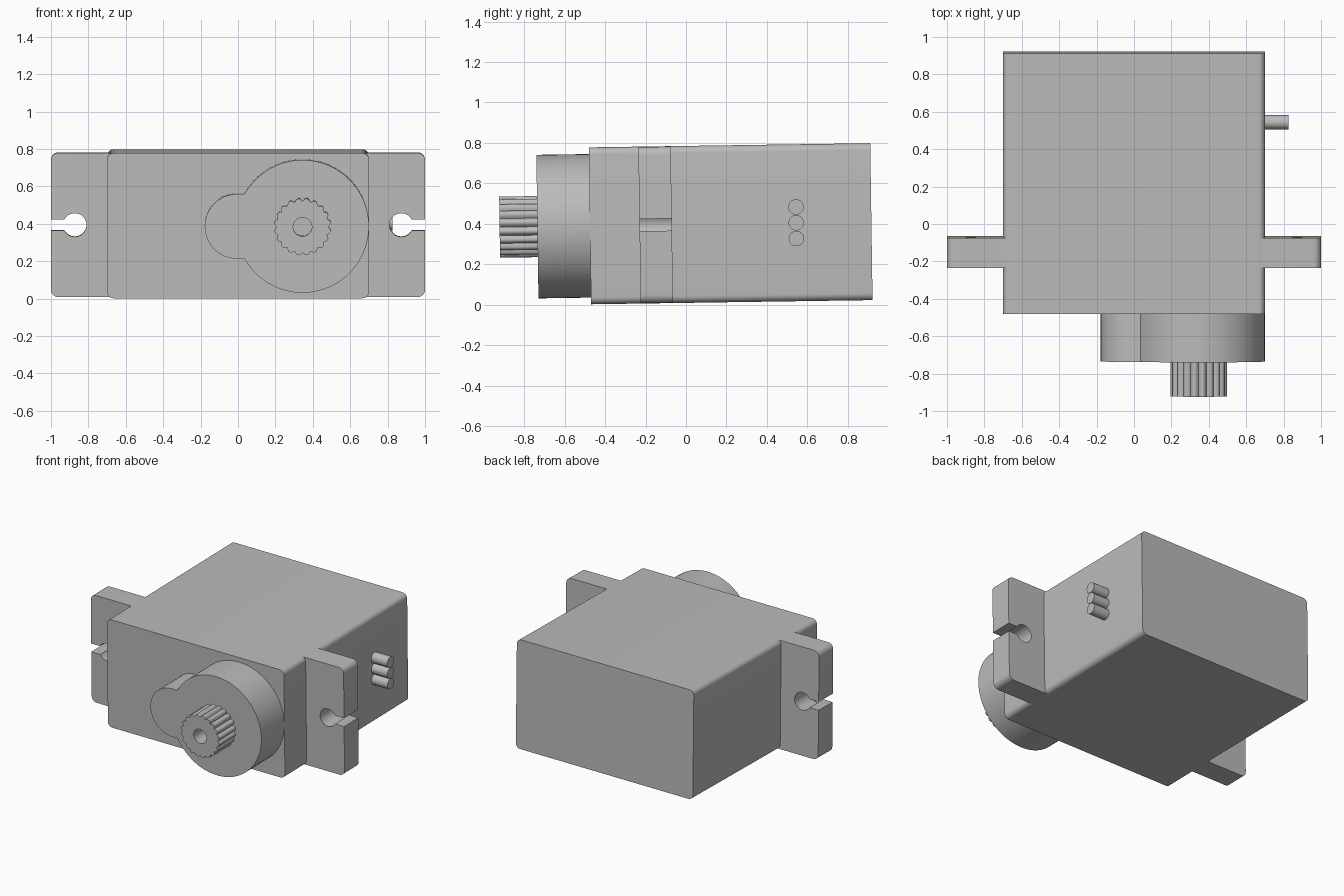
import bpy, bmesh
from math import sin, cos, pi, sqrt, asin
from mathutils import Matrix

cube = bpy.data.objects.get("Cube")
if cube:
    bpy.data.objects.remove(cube)

grey = bpy.data.materials.new("housing grey")
grey.use_nodes = True
color = (0.5, 0.5, 0.5, 1)
grey.diffuse_color = color
grey.node_tree.nodes["Principled BSDF"].inputs["Base Color"].default_value = color

# The whole unit leans slightly about the x axis
PLACE = Matrix.Translation((0, 0, 0.397)) @ Matrix.Rotation(0.0148, 4, "X")
SHAFT_X = 0.345


def arc(cx, cz, r, start, end, n):
    return [(cx + r * cos(start + (end - start) * i / n),
             cz + r * sin(start + (end - start) * i / n)) for i in range(n + 1)]


def finish(name, bm):
    bmesh.ops.recalc_face_normals(bm, faces=bm.faces)
    bm.transform(PLACE)
    mesh = bpy.data.meshes.new(name)
    bm.to_mesh(mesh)
    bm.free()
    mesh.materials.append(grey)
    obj = bpy.data.objects.new(name, mesh)
    bpy.context.collection.objects.link(obj)
    bpy.ops.object.select_all(action="DESELECT")
    obj.select_set(True)
    bpy.context.view_layer.objects.active = obj
    bpy.ops.object.shade_smooth_by_angle(angle=pi / 6)


def extrude(name, outline, front, back, hole=None):
    """Extrude an xz outline along y; a hole needs as many points as the outline."""
    bm = bmesh.new()

    def ring(points, y):
        return [bm.verts.new((x, y, z)) for x, z in points]

    def bridge(a, b):
        for i in range(len(a)):
            j = (i + 1) % len(a)
            bm.faces.new((a[i], a[j], b[j], b[i]))

    outer = [ring(outline, y) for y in (front, back)]
    bridge(*outer)
    if hole:
        inner = [ring(hole, y) for y in (front, back)]
        bridge(*inner)
        bridge(outer[0], inner[0])
        bm.faces.new(inner[1])
        bridge(outer[1], inner[1])
    else:
        for r in outer:
            bm.faces.new(r)
    finish(name, bm)


def rounded_end(half_x, half_z, r):
    """Lower and upper corner arcs on the +x side."""
    x, z = half_x - r, half_z - r
    return arc(x, -z, r, -pi / 2, 0, 8), arc(x, z, r, 0, pi / 2, 8)


def turned(points):
    return [(-x, -z) for x, z in points]


# Main case
low, high = rounded_end(0.70, 0.388, 0.035)
extrude("case", low + high + turned(low + high), -0.475, 0.917)

# Mounting ears: one plate with a keyhole slot at each end
low, high = rounded_end(1.0, 0.386, 0.04)
open_angle = asin(0.03 / 0.063)
keyhole = arc(0.873, 0, 0.063, 2 * pi - open_angle, open_angle, 36)
side = low + [(1.0, -0.03)] + keyhole + [(1.0, 0.03)] + high
extrude("mounting_plate", side + turned(side), -0.23, -0.07)

# Gear housing: large disc with a smaller side lobe
R, r = 0.355, 0.173
meet = pi - asin(r / R)
boss = arc(SHAFT_X, 0, R, -meet, meet, 80) + arc(-0.005, 0, r, pi / 2, 3 * pi / 2, 32)
extrude("gear_housing", boss, -0.735, -0.47)

# Toothed output shaft with a screw hole
TEETH, STEPS = 20, 8
count = TEETH * STEPS
spline, bore = [], []
for i in range(count):
    a = 2 * pi * i / count
    rad = 0.137 + 0.016 * abs(sin(a * TEETH / 2))
    spline.append((SHAFT_X + rad * cos(a), rad * sin(a)))
    bore.append((SHAFT_X + 0.05 * cos(a), 0.05 * sin(a)))
extrude("output_shaft", spline, -0.922, -0.73, bore)

# Three cable stubs on the left side
for i, name in enumerate(("lower", "middle", "upper")):
    bm = bmesh.new()
    spot = Matrix.Translation((0.755, 0.545, (i - 1) * 0.078)) @ Matrix.Rotation(pi / 2, 4, "Y")
    bmesh.ops.create_cone(bm, cap_ends=True, segments=32, radius1=0.038,
                          radius2=0.038, depth=0.14, matrix=spot)
    finish(name + "_cable_stub", bm)
